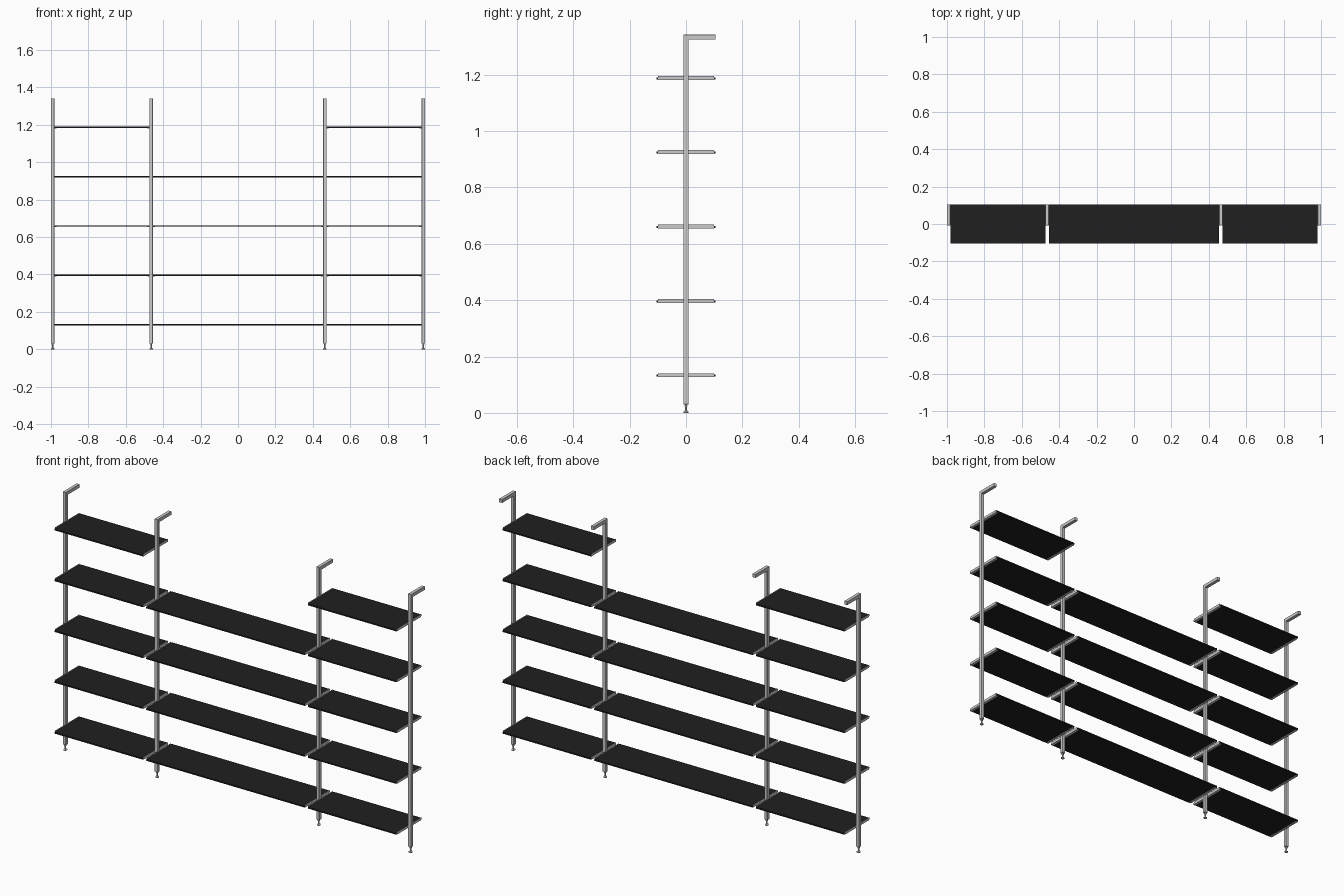
import bpy, bmesh
from mathutils import Matrix

if "Cube" in bpy.data.objects:
    bpy.data.objects.remove(bpy.data.objects["Cube"])

W = 0.018                      # post width
H = 1.342                      # overall height
POSTS = (-0.991, -0.464, 0.464, 0.991)
LEVELS = [0.132 + 0.2637 * i for i in range(5)]

black = bpy.data.materials.new("black_shelf")
black.diffuse_color = (0.014, 0.014, 0.014, 1)
black.use_nodes = True
black.node_tree.nodes["Principled BSDF"].inputs["Base Color"].default_value = black.diffuse_color


def add_object(name, bm, mat=None, bevel=0):
    bmesh.ops.recalc_face_normals(bm, faces=bm.faces)
    me = bpy.data.meshes.new(name)
    bm.to_mesh(me)
    bm.free()
    ob = bpy.data.objects.new(name, me)
    bpy.context.collection.objects.link(ob)
    if mat:
        me.materials.append(mat)
    if bevel:
        mod = ob.modifiers.new("bevel", 'BEVEL')
        mod.width = bevel
        mod.segments = 1
    return ob


def box(bm, x0, x1, y0, y1, z0, z1):
    m = Matrix.Translation(((x0 + x1) / 2, (y0 + y1) / 2, (z0 + z1) / 2))
    s = Matrix.Diagonal((x1 - x0, y1 - y0, z1 - z0, 1))
    bmesh.ops.create_cube(bm, size=1, matrix=m @ s)


def cone(bm, x, z0, z1, r0, r1, n=20):
    bmesh.ops.create_cone(bm, cap_ends=True, segments=n, radius1=r0, radius2=r1,
                          depth=z1 - z0, matrix=Matrix.Translation((x, 0, (z0 + z1) / 2)))


# Posts with a wall arm at the top, and levelling feet
for i, x in enumerate(POSTS):
    h = W / 2
    profile = [(-h, 0.03), (h, 0.03), (h, H - W), (0.105, H - W), (0.105, H), (-h, H)]
    bm = bmesh.new()
    face = bm.faces.new([bm.verts.new((x - h, y, z)) for y, z in profile])
    out = bmesh.ops.extrude_face_region(bm, geom=[face])
    moved = [v for v in out["geom"] if isinstance(v, bmesh.types.BMVert)]
    bmesh.ops.translate(bm, vec=(W, 0, 0), verts=moved)
    add_object(f"post_{i + 1}", bm, bevel=0.001)

    bm = bmesh.new()
    cone(bm, x, 0, 0.004, 0.009, 0.009)
    cone(bm, x, 0.004, 0.008, 0.009, 0.004)
    cone(bm, x, 0.008, 0.032, 0.0035, 0.0035)
    cone(bm, x, 0.022, 0.026, 0.006, 0.006, 6)
    add_object(f"foot_{i + 1}", bm)

# Shelves, each held by an angled bracket at both ends
for bay, (a, b) in enumerate(zip(POSTS, POSTS[1:])):
    x0, x1 = a + W / 2, b - W / 2
    for level, z in enumerate(LEVELS):
        if bay == 1 and level == 4:
            continue
        tag = f"{bay + 1}_{level + 1}"
        bm = bmesh.new()
        box(bm, x0 + 0.0015, x1 - 0.0015, -0.105, 0.105, z - 0.0035, z + 0.0035)
        add_object("shelf_" + tag, bm, black)
        for side, x, d in (("left", x0, 1), ("right", x1, -1)):
            bm = bmesh.new()
            box(bm, *sorted((x, x + d * 0.0015)), -0.1, 0.1, z - 0.0055, z + 0.0085)
            box(bm, *sorted((x + d * 0.0015, x + d * 0.012)), -0.1, 0.1, z - 0.0055, z - 0.0035)
            add_object(f"bracket_{side}_{tag}", bm)
